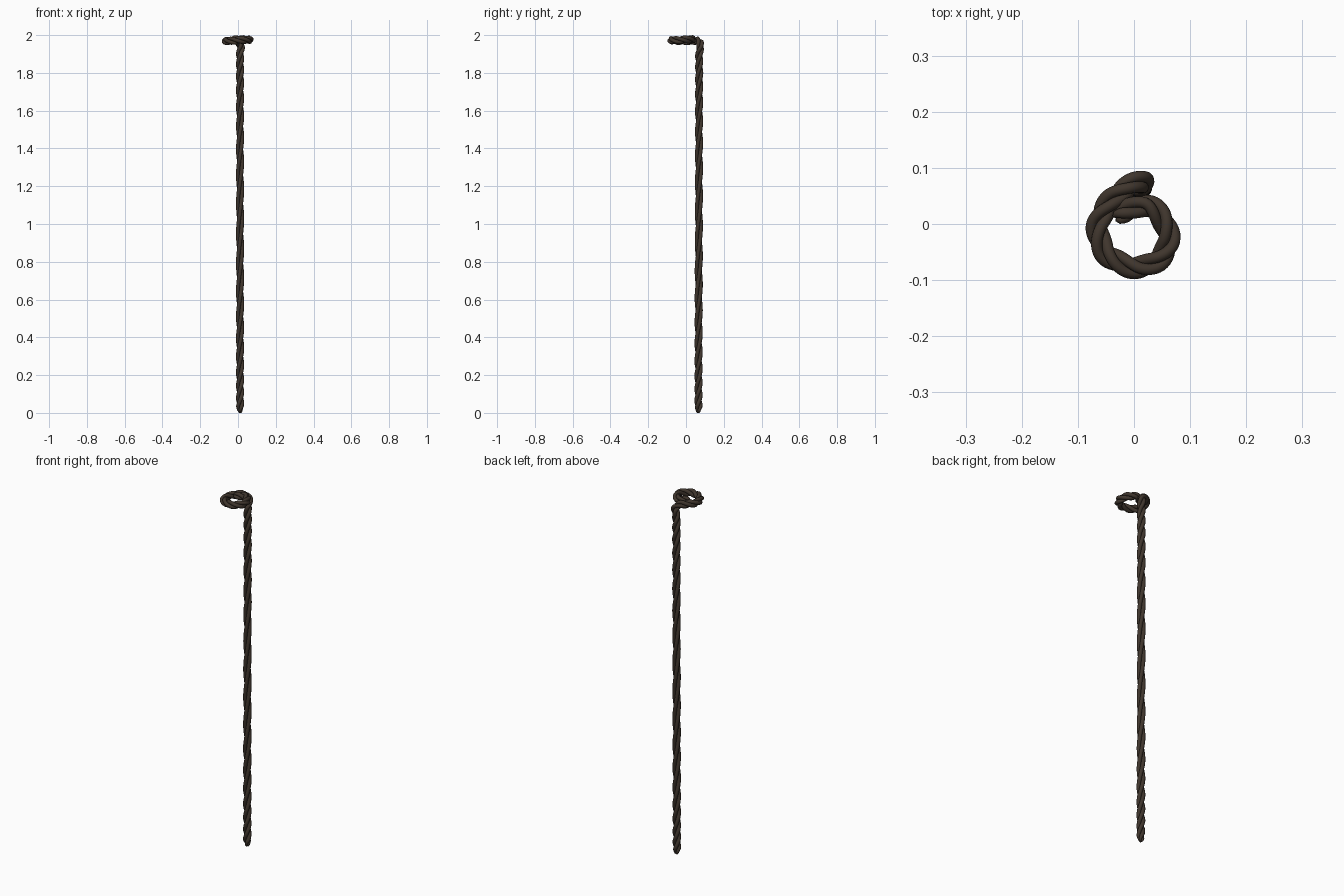
import bpy, math
from mathutils import Vector, Matrix

if "Cube" in bpy.data.objects:
    bpy.data.objects.remove(bpy.data.objects["Cube"])

iron = bpy.data.materials.new("dark brown iron")
iron.diffuse_color = (0.05, 0.036, 0.026, 1)
iron.use_nodes = True
iron.node_tree.nodes["Principled BSDF"].inputs["Base Color"].default_value = iron.diffuse_color

STRAND_R, OFFSET, STEP = 0.0103, 0.0113, 0.005

# Centre line: straight shaft, sharp bend at the top, then a flat ring
pts = [Vector((0.011, 0.066 + 0.004 * k / 38, 0.05 * k)) for k in range(39)]
pts += [Vector(p) for p in [
    (0.014, 0.076, 1.945), (-0.008, 0.067, 1.968), (-0.040, 0.043, 1.970),
    (-0.064, 0.000, 1.968), (-0.055, -0.045, 1.969), (-0.025, -0.070, 1.971),
    (0.012, -0.077, 1.973), (0.045, -0.062, 1.974), (0.062, -0.030, 1.975),
    (0.050, 0.010, 1.977), (0.024, 0.033, 1.978), (-0.006, 0.026, 1.978),
    (-0.034, 0.012, 1.977)]]


def smooth_path(p):
    """Catmull-Rom through the points, sampled at about STEP."""
    p = [2 * p[0] - p[1]] + p + [2 * p[-1] - p[-2]]
    out = []
    for a, b, c, d in zip(p, p[1:], p[2:], p[3:]):
        n = max(2, round((c - b).length / STEP))
        for i in range(n):
            t = i / n
            out.append(0.5 * (2 * b + (c - a) * t + (2 * a - 5 * b + 4 * c - d) * t * t
                              + (3 * b - a - 3 * c + d) * t ** 3))
    return out + [p[-2]]


path = smooth_path(pts)
tangents = [(path[min(i + 1, len(path) - 1)] - path[max(i - 1, 0)]).normalized()
            for i in range(len(path))]
dist = [0.0]
for a, b in zip(path, path[1:]):
    dist.append(dist[-1] + (b - a).length)
total = dist[-1]

# Carried frame, twist angle (loose in mid shaft, tight at the ends) and tip taper
normal, angle, frames = Vector((1, 0, 0)), 0.0, []
for i, t in enumerate(tangents):
    if i:
        normal = tangents[i - 1].rotation_difference(t) @ normal
        k = min(dist[i] / 1.95, 1)
        pitch = 0.15 + 0.33 * max(0, math.sin(math.pi * k)) ** 1.3
        angle += 2 * math.pi * (dist[i] - dist[i - 1]) / pitch
    normal = (normal - t * normal.dot(t)).normalized()
    low = min(1, 0.2 + 0.8 * math.sqrt(dist[i] / 0.035))
    high = min(1, 0.35 + 0.65 * math.sqrt((total - dist[i]) / 0.018))
    frames.append((normal.copy(), t.cross(normal), angle, min(low, high)))


def strand(name, phase):
    curve = bpy.data.curves.new(name, 'CURVE')
    curve.dimensions = '3D'
    curve.bevel_depth = STRAND_R
    curve.bevel_resolution = 4
    curve.use_fill_caps = True
    spline = curve.splines.new('POLY')
    spline.points.add(len(path) - 1)
    for pt, c, (n, b, a, taper) in zip(spline.points, path, frames):
        off = n * math.cos(a + phase) + b * math.sin(a + phase)
        pt.co = (*(c + off * OFFSET * taper), 1)
        pt.radius = taper
    curve.materials.append(iron)
    obj = bpy.data.objects.new(name, curve)
    bpy.context.collection.objects.link(obj)
    bpy.ops.object.select_all(action='DESELECT')
    obj.select_set(True)
    bpy.context.view_layer.objects.active = obj
    bpy.ops.object.convert(target='MESH')
    bpy.ops.object.shade_smooth_by_angle(angle=math.radians(60))


# Three wires twisted together
for j in range(3):
    strand(f"twisted_wire_{j + 1}", 2 * math.pi * j / 3)
